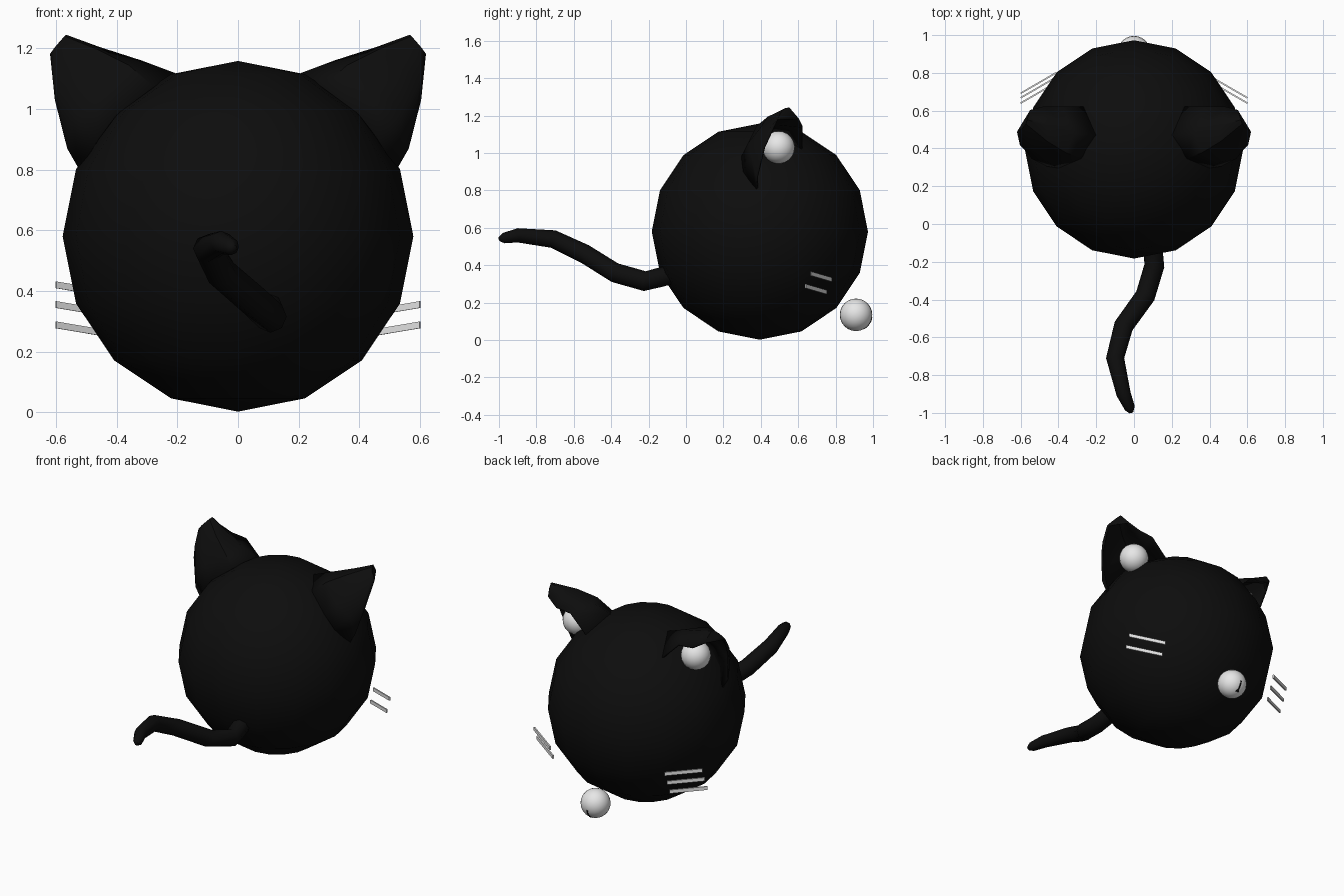
import bpy, bmesh, math
from mathutils import Vector

if "Cube" in bpy.data.objects:
    bpy.data.objects.remove(bpy.data.objects["Cube"])


def material(name, value):
    m = bpy.data.materials.new(name)
    m.diffuse_color = (value, value, value, 1)
    m.use_nodes = True
    m.node_tree.nodes["Principled BSDF"].inputs["Base Color"].default_value = m.diffuse_color
    return m


BLACK = material("black_fur", 0.004)
WHITE = material("soft_white", 0.8)


def smooth(ob, angle=60):
    bpy.ops.object.select_all(action='DESELECT')
    ob.select_set(True)
    bpy.context.view_layer.objects.active = ob
    bpy.ops.object.shade_smooth_by_angle(angle=math.radians(angle))


def ball(name, center, radius, segs, rings, mat):
    bpy.ops.mesh.primitive_uv_sphere_add(segments=segs, ring_count=rings,
                                         radius=radius, location=center)
    ob = bpy.context.object
    ob.name = name
    ob.data.materials.append(mat)
    smooth(ob)
    return ob


def mesh_object(name, bm, mat):
    bmesh.ops.recalc_face_normals(bm, faces=bm.faces)
    me = bpy.data.meshes.new(name)
    bm.to_mesh(me)
    bm.free()
    me.materials.append(mat)
    ob = bpy.data.objects.new(name, me)
    bpy.context.collection.objects.link(ob)
    return ob


def loft(bm, rows, closed):
    """Join successive rows of points with quads."""
    vs = [[bm.verts.new(p) for p in row] for row in rows]
    n = len(rows[0])
    for a, b in zip(vs, vs[1:]):
        for i in range(n if closed else n - 1):
            j = (i + 1) % n
            bm.faces.new((a[i], a[j], b[j], b[i]))
    return vs


# round body
ball("body", (0, 0.395, 0.58), 0.578, 16, 8, BLACK)

# cupped ears: arcs from the outer edge, round the back, to the inner edge
EAR = [
    [(.52, .38, .80), (.46, .31, .90), (.40, .30, .98), (.28, .35, 1.07), (.20, .47, 1.11), (.26, .62, 1.01)],
    [(.56, .38, .87), (.54, .35, .99), (.46, .335, 1.05), (.36, .38, 1.14), (.32, .48, 1.155), (.38, .62, 1.13)],
    [(.60, .42, 1.03), (.60, .43, 1.10), (.53, .40, 1.13), (.46, .44, 1.19), (.46, .52, 1.20), (.48, .62, 1.14)],
    [(.615, .49, 1.18), (.60, .50, 1.20), (.585, .51, 1.215), (.57, .53, 1.235), (.565, .55, 1.24), (.55, .60, 1.18)],
]
for side, label in ((1, "right"), (-1, "left")):
    bm = bmesh.new()
    rows = loft(bm, [[(x * side, y, z) for x, y, z in row] for row in EAR], False)
    bm.faces.new(rows[-1])
    ear = mesh_object(label + "_ear", bm, BLACK)
    mod = ear.modifiers.new("thickness", 'SOLIDIFY')
    mod.thickness = 0.01
    mod.offset = 0
    smooth(ear, 40)
    # white ball inside the ear
    ball(label + "_inner_ear", (0.416 * side, 0.495, 1.03), 0.087, 24, 12, WHITE)

# tail: eight-sided tube along a bent path (x, y, z, radius)
TAIL = [(.09, -.04, .36, .05), (.10, -.14, .335, .052), (.108, -.22, .315, .053),
        (.06, -.38, .36, .053), (-.055, -.54, .46, .052), (-.10, -.71, .54, .048),
        (-.055, -.90, .56, .038), (-.022, -.975, .545, .028), (-.015, -.998, .54, .012)]
pts = [Vector(p[:3]) for p in TAIL]
rows = []
for i, p in enumerate(pts):
    d = (pts[min(i + 1, len(pts) - 1)] - pts[max(i - 1, 0)]).normalized()
    u = d.cross(Vector((0, 0, 1))).normalized()
    v = u.cross(d)
    rows.append([p + TAIL[i][3] * (u * math.cos(k * math.pi / 4) + v * math.sin(k * math.pi / 4))
                 for k in range(8)])
bm = bmesh.new()
loops = loft(bm, rows, True)
bm.faces.new(loops[0])
bm.faces.new(loops[-1])
smooth(mesh_object("tail", bm, BLACK))

# whiskers: thin flat strips, two on the right and three on the left
HEIGHTS = [(.64, .288), (.668, .355), (.692, .42)]
for side, label, count in ((1, "right", 2), (-1, "left", 3)):
    for n, (y, z) in enumerate(HEIGHTS[:count]):
        a = Vector((0.6 * side, y, z))
        b = Vector((0.41 * side, y + 0.11, z - 0.032))
        nrm = (b - a).cross(Vector((0, 0, 1))).normalized() * 0.004
        up = Vector((0, 0, 0.011))
        bm = bmesh.new()
        ends = loft(bm, [[e + nrm + up, e - nrm + up, e - nrm - up, e + nrm - up]
                         for e in (a, b)], True)
        bm.faces.new(ends[0])
        bm.faces.new(ends[1])
        mesh_object(f"{label}_whisker_{n + 1}", bm, WHITE)

# bell under the chin
BELL = Vector((0, 0.909, 0.135))
ball("bell", BELL, 0.087, 24, 12, WHITE)

# bell slit: narrow dark band wrapping the front, ending in a small hole
bm = bmesh.new()
rows = []
for k in range(9):
    t = math.radians(-10 - k * 6)
    w = 0.010 if k >= 7 else 0.004
    rows.append([BELL + Vector((x, r * math.cos(t), r * math.sin(t)))
                 for x, r in ((-w, .083), (-w, .0885), (w, .0885), (w, .083))])
ends = loft(bm, rows, True)
bm.faces.new(ends[0])
bm.faces.new(ends[-1])
mesh_object("bell_slit", bm, BLACK)
